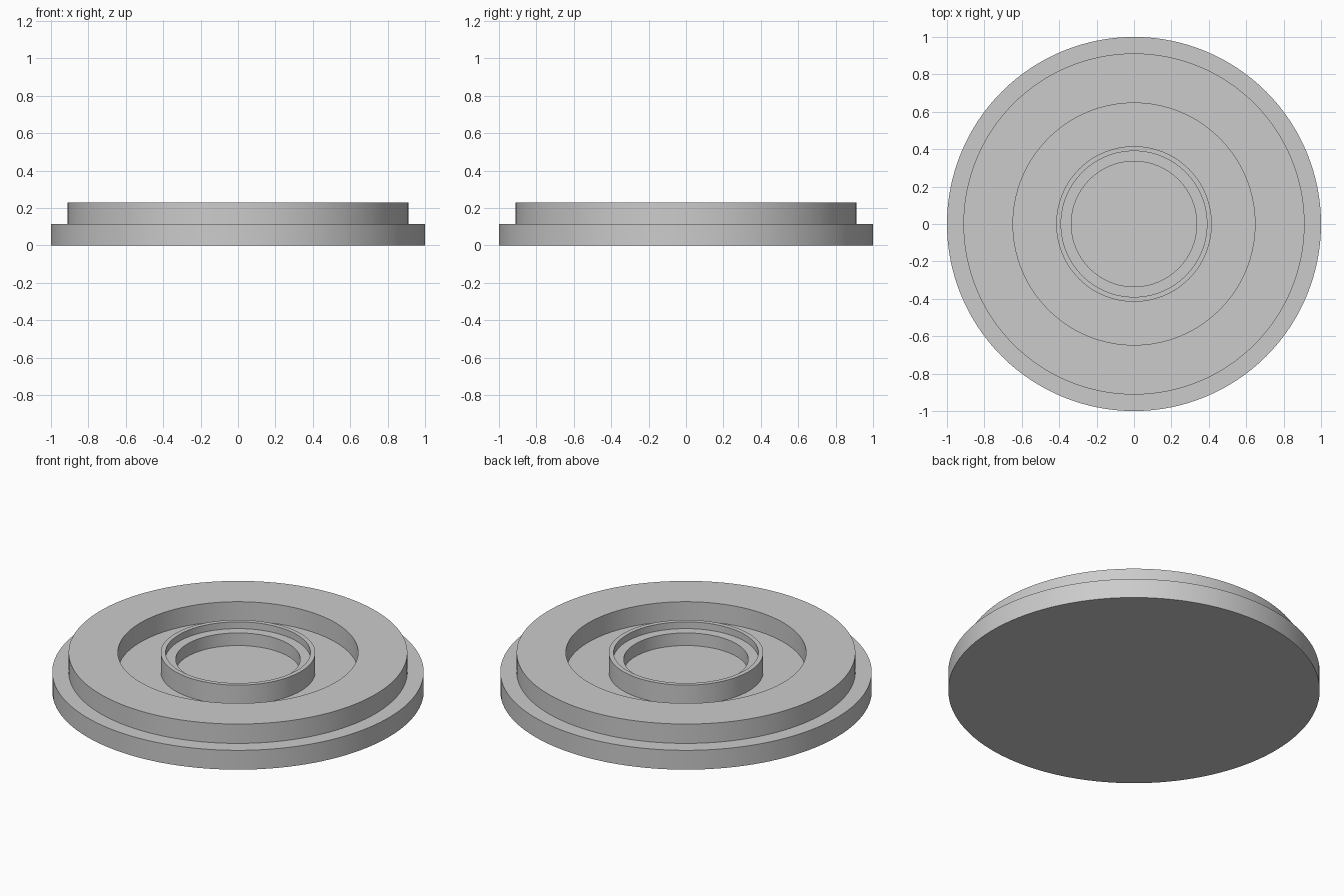
import bpy, bmesh, math

if "Cube" in bpy.data.objects:
    bpy.data.objects.remove(bpy.data.objects["Cube"])

SEGMENTS = 128

grey = bpy.data.materials.new("plain grey")
grey.diffuse_color = (0.6, 0.6, 0.6, 1.0)
grey.use_nodes = True
grey.node_tree.nodes["Principled BSDF"].inputs["Base Color"].default_value = grey.diffuse_color

# Half section as (radius, height), from the bottom centre round to the floor centre
profile = [
    (0, 0), (1, 0), (1, 0.115),             # base flange
    (0.912, 0.115), (0.912, 0.23),          # raised disc
    (0.647, 0.23), (0.647, 0.115),          # annular recess
    (0.416, 0.115), (0.416, 0.23),          # central collar
    (0.39, 0.23), (0.39, 0.19),             # collar inner ledge
    (0.335, 0.19), (0.335, 0.115),          # central well
    (0, 0.115),
]


def lathe(name, points, material):
    bm = bmesh.new()
    verts = [bm.verts.new((r, 0, z)) for r, z in points]
    edges = [bm.edges.new(pair) for pair in zip(verts, verts[1:])]
    bmesh.ops.spin(bm, geom=verts + edges, cent=(0, 0, 0), axis=(0, 0, 1),
                   angle=math.tau, steps=SEGMENTS)
    bmesh.ops.remove_doubles(bm, verts=bm.verts, dist=1e-4)
    bmesh.ops.recalc_face_normals(bm, faces=bm.faces)
    mesh = bpy.data.meshes.new(name)
    bm.to_mesh(mesh)
    bm.free()
    mesh.materials.append(material)
    obj = bpy.data.objects.new(name, mesh)
    bpy.context.collection.objects.link(obj)
    bpy.context.view_layer.objects.active = obj
    obj.select_set(True)
    bpy.ops.object.shade_smooth_by_angle(angle=math.radians(30))
    return obj


# Stepped round plate with recess, collar and well
lathe("flanged_plate", profile, grey)
